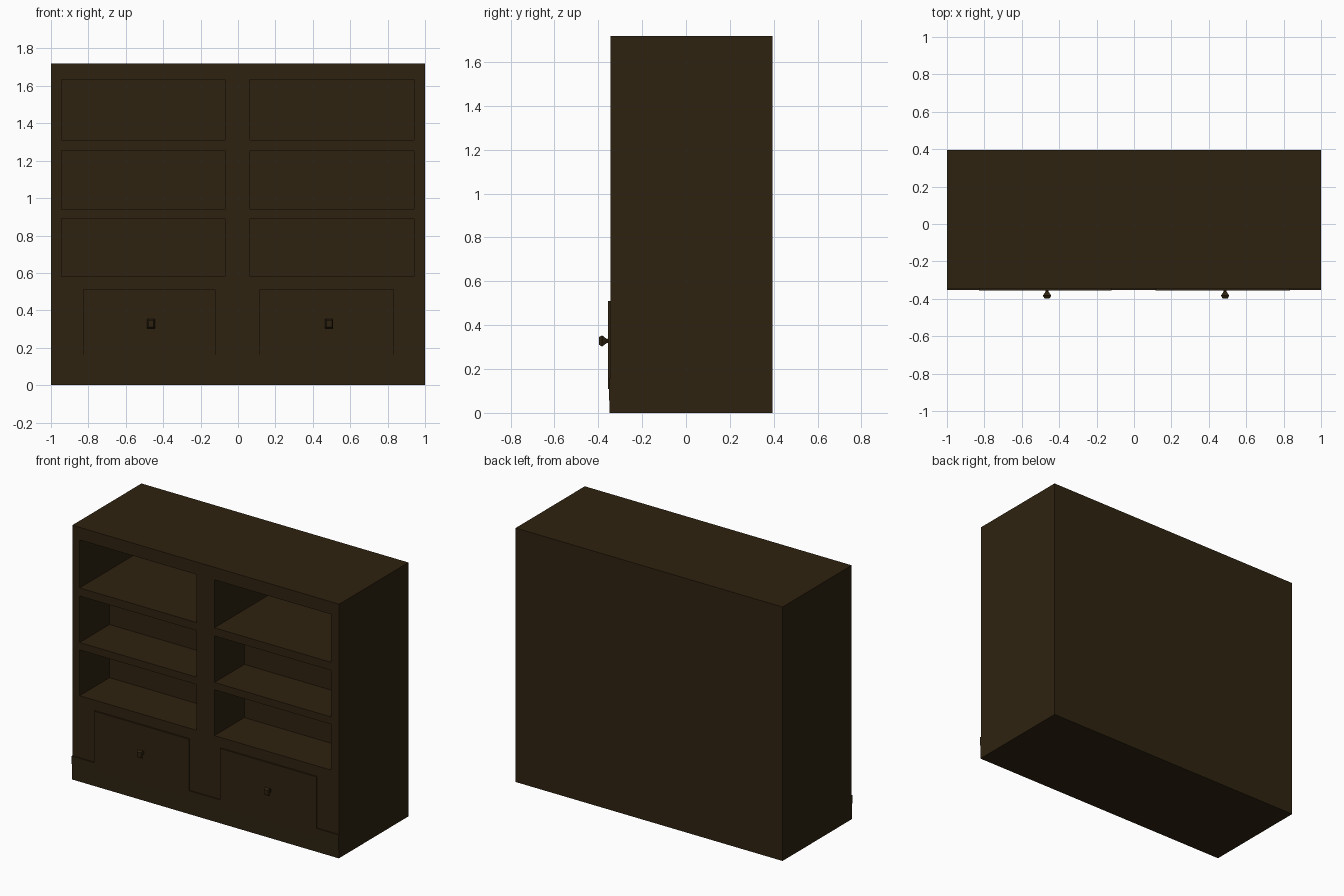
import bpy, bmesh
from mathutils import Vector

if "Cube" in bpy.data.objects:
    bpy.data.objects.remove(bpy.data.objects["Cube"])

wood = bpy.data.materials.new("dark brown wood")
wood.diffuse_color = (0.028, 0.0165, 0.0052, 1)
wood.use_nodes = True
wood.node_tree.nodes["Principled BSDF"].inputs["Base Color"].default_value = wood.diffuse_color

FRONT, BACK, TOP = -0.345, 0.395, 1.72


def finish(name, bm):
    bmesh.ops.recalc_face_normals(bm, faces=bm.faces)
    me = bpy.data.meshes.new(name)
    bm.to_mesh(me)
    bm.free()
    me.materials.append(wood)
    ob = bpy.data.objects.new(name, me)
    bpy.context.collection.objects.link(ob)
    return ob


def add_box(bm, x, y, z):
    verts = bmesh.ops.create_cube(bm, size=1)["verts"]
    for v in verts:
        v.co = Vector((x[v.co.x > 0], y[v.co.y > 0], z[v.co.z > 0]))
    return verts


# Cabinet: a block whose front is cut into a grid, shelf bays pushed inwards
columns = [(-0.945, -0.07), (0.065, 0.94)]
rows = [(0.58, 0.89, 0.32), (0.94, 1.255, 0.32), (1.31, 1.635, 0.715)]  # bottom, top, depth
bm = bmesh.new()
add_box(bm, (-1, 1), (FRONT, BACK), (0, TOP))


def cut(co, no):
    bmesh.ops.bisect_plane(bm, geom=bm.verts[:] + bm.edges[:] + bm.faces[:],
                           plane_co=co, plane_no=no)


for pair in columns:
    for x in pair:
        cut((x, 0, 0), (1, 0, 0))
for z0, z1, depth in rows:
    cut((0, 0, z0), (0, 0, 1))
    cut((0, 0, z1), (0, 0, 1))
bm.normal_update()
bays = []
for f in bm.faces:
    c = f.calc_center_median()
    if f.normal.y < -0.9:
        for z0, z1, depth in rows:
            if z0 < c.z < z1 and any(a < c.x < b for a, b in columns):
                bays.append((f, depth))
for f, depth in bays:
    new = bmesh.ops.extrude_discrete_faces(bm, faces=[f])["faces"][0]
    bmesh.ops.translate(bm, verts=new.verts[:], vec=(0, depth, 0))
finish("cabinet", bm)

# Thin skirting board along the base, leaning slightly
bm = bmesh.new()
for v in add_box(bm, (-1, 1), (-0.352, FRONT + 0.01), (0, 0.16)):
    if v.co.z < 0.01 and v.co.y < FRONT:
        v.co.y = -0.349
finish("skirting", bm)

# Drawer fronts with square flared knobs
knob_profile = [(-0.352, 0.012), (-0.361, 0.009), (-0.383, 0.026), (-0.397, 0.017)]  # y, half width
for side, x0, x1, kx in (("left", -0.83, -0.12, -0.465), ("right", 0.115, 0.835, 0.487)):
    bm = bmesh.new()
    add_box(bm, (x0, x1), (-0.355, FRONT + 0.01), (0.11, 0.51))
    finish(side + "_drawer_front", bm)

    bm = bmesh.new()
    rings = [[bm.verts.new((kx + sx * h * 0.85, y, 0.328 + sz * h))
              for sx, sz in ((-1, -1), (1, -1), (1, 1), (-1, 1))]
             for y, h in knob_profile]
    for a, b in zip(rings, rings[1:]):
        for i in range(4):
            j = (i + 1) % 4
            bm.faces.new((a[i], a[j], b[j], b[i]))
    bm.faces.new(rings[0])
    bm.faces.new(rings[-1])
    finish(side + "_knob", bm)
